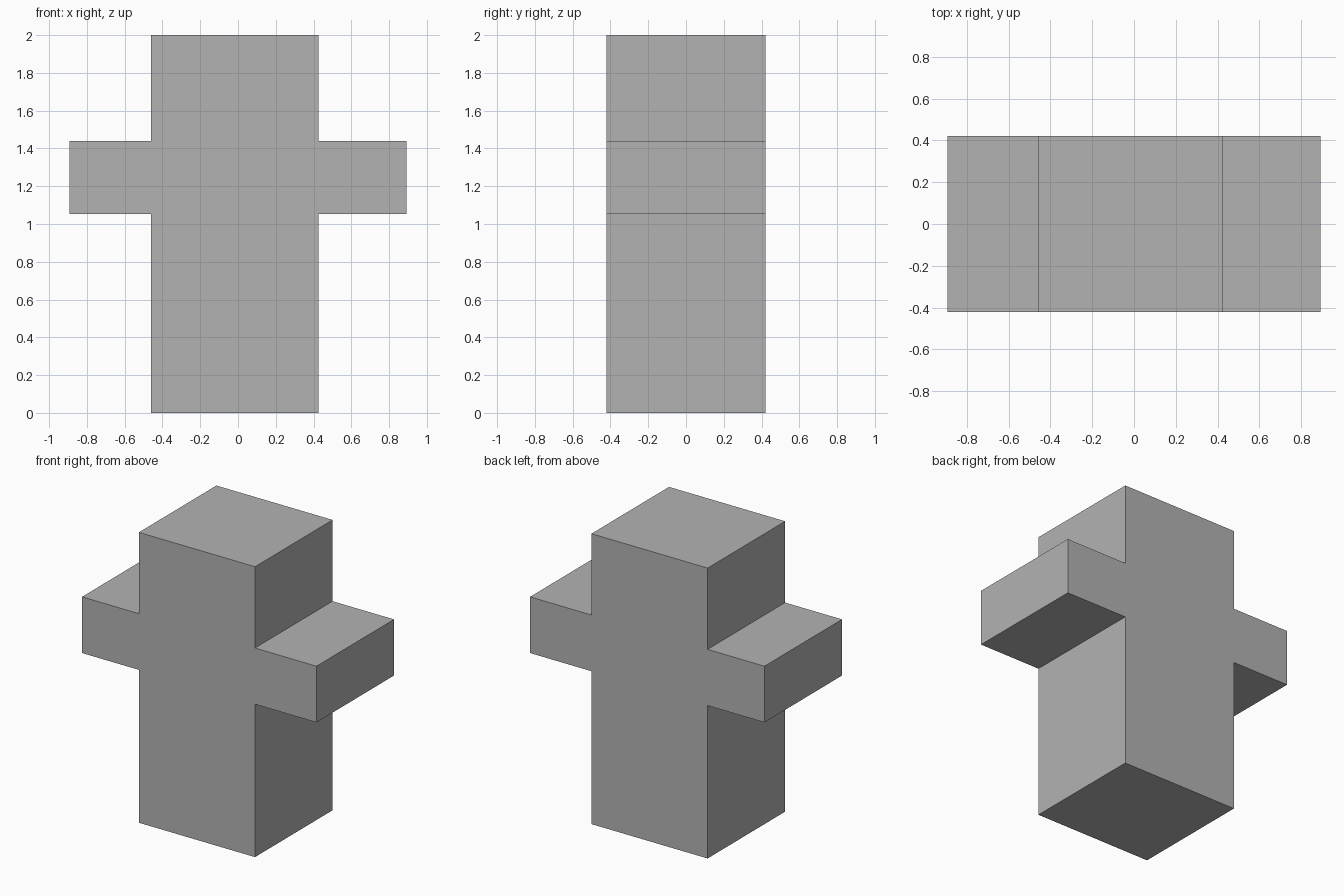
import bpy
import bmesh

cube = bpy.data.objects.get("Cube")
if cube:
    bpy.data.objects.remove(cube, do_unlink=True)

# Plain grey finish
grey = bpy.data.materials.new("plain_grey")
grey.use_nodes = True
colour = (0.45, 0.45, 0.45, 1)
grey.diffuse_color = colour
grey.node_tree.nodes["Principled BSDF"].inputs["Base Color"].default_value = colour

# Main dimensions
right, left = -0.46, 0.425
arm_tip = 0.893
arm_low, arm_high = 1.053, 1.44
top = 2.0
half_depth = 0.422

# Cross-shaped front outline
outline = [
    (right, 0), (left, 0),
    (left, arm_low), (arm_tip, arm_low), (arm_tip, arm_high), (left, arm_high),
    (left, top), (right, top),
    (right, arm_high), (-arm_tip, arm_high), (-arm_tip, arm_low), (right, arm_low),
]

# Extrude the outline from front to back
bm = bmesh.new()
front = bm.faces.new([bm.verts.new((x, -half_depth, z)) for x, z in outline])
result = bmesh.ops.extrude_face_region(bm, geom=[front], use_keep_orig=True)
back_verts = [v for v in result["geom"] if isinstance(v, bmesh.types.BMVert)]
bmesh.ops.translate(bm, verts=back_verts, vec=(0, 2 * half_depth, 0))
bmesh.ops.recalc_face_normals(bm, faces=bm.faces)

mesh = bpy.data.meshes.new("cross_block")
bm.to_mesh(mesh)
bm.free()
mesh.materials.append(grey)
block = bpy.data.objects.new("cross_block", mesh)
bpy.context.collection.objects.link(block)
